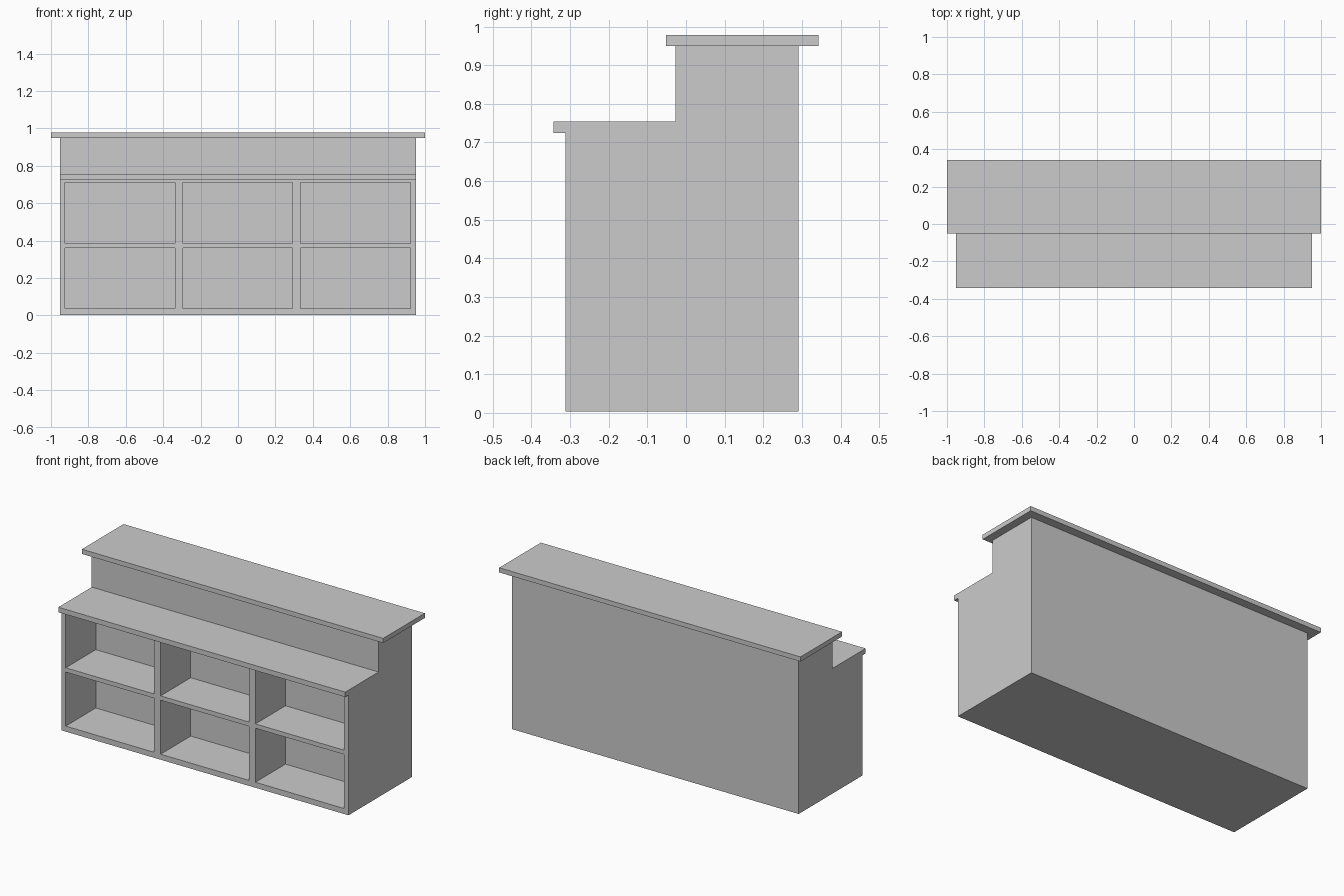
import bpy, bmesh
from mathutils import Vector

if "Cube" in bpy.data.objects:
    bpy.data.objects.remove(bpy.data.objects["Cube"])


def make_object(name, bm):
    bmesh.ops.recalc_face_normals(bm, faces=bm.faces)
    mesh = bpy.data.meshes.new(name)
    bm.to_mesh(mesh)
    bm.free()
    obj = bpy.data.objects.new(name, mesh)
    bpy.context.collection.objects.link(obj)
    return obj


def add_box(bm, x, y, z):
    geom = bmesh.ops.create_cube(bm, size=1)
    for v in geom["verts"]:
        v.co = Vector([(a + b) / 2 + c * (b - a) for (a, b), c in zip((x, y, z), v.co)])


# Stepped counter body with the overhanging work surface, extruded from its side outline
profile = [(-0.312, 0.003), (0.291, 0.003), (0.291, 0.95), (-0.027, 0.95),
           (-0.027, 0.754), (-0.343, 0.754), (-0.343, 0.724), (-0.312, 0.724)]
bm = bmesh.new()
face = bm.faces.new([bm.verts.new((-0.952, y, z)) for y, z in profile])
ext = bmesh.ops.extrude_face_region(bm, geom=[face])
moved = [e for e in ext["geom"] if isinstance(e, bmesh.types.BMVert)]
bmesh.ops.translate(bm, verts=moved, vec=(1.904, 0, 0))
body = make_object("counter_body", bm)

# Six open cubbies cut into the front
bm = bmesh.new()
for x0 in (-0.925, -0.295, 0.334):
    for z0 in (0.036, 0.386):
        add_box(bm, (x0, x0 + 0.587), (-0.4, -0.027), (z0, z0 + 0.324))
cutter = make_object("cubby_cutter", bm)
cutter.hide_render = True
mod = body.modifiers.new("cubbies", "BOOLEAN")
mod.operation = "DIFFERENCE"
mod.solver = "EXACT"
mod.object = cutter
bpy.context.view_layer.objects.active = body
body.select_set(True)
bpy.ops.object.modifier_apply(modifier=mod.name)
bpy.data.objects.remove(cutter)

# Raised serving top
bm = bmesh.new()
add_box(bm, (-1, 1), (-0.052, 0.343), (0.95, 0.978))
make_object("serving_top", bm)
